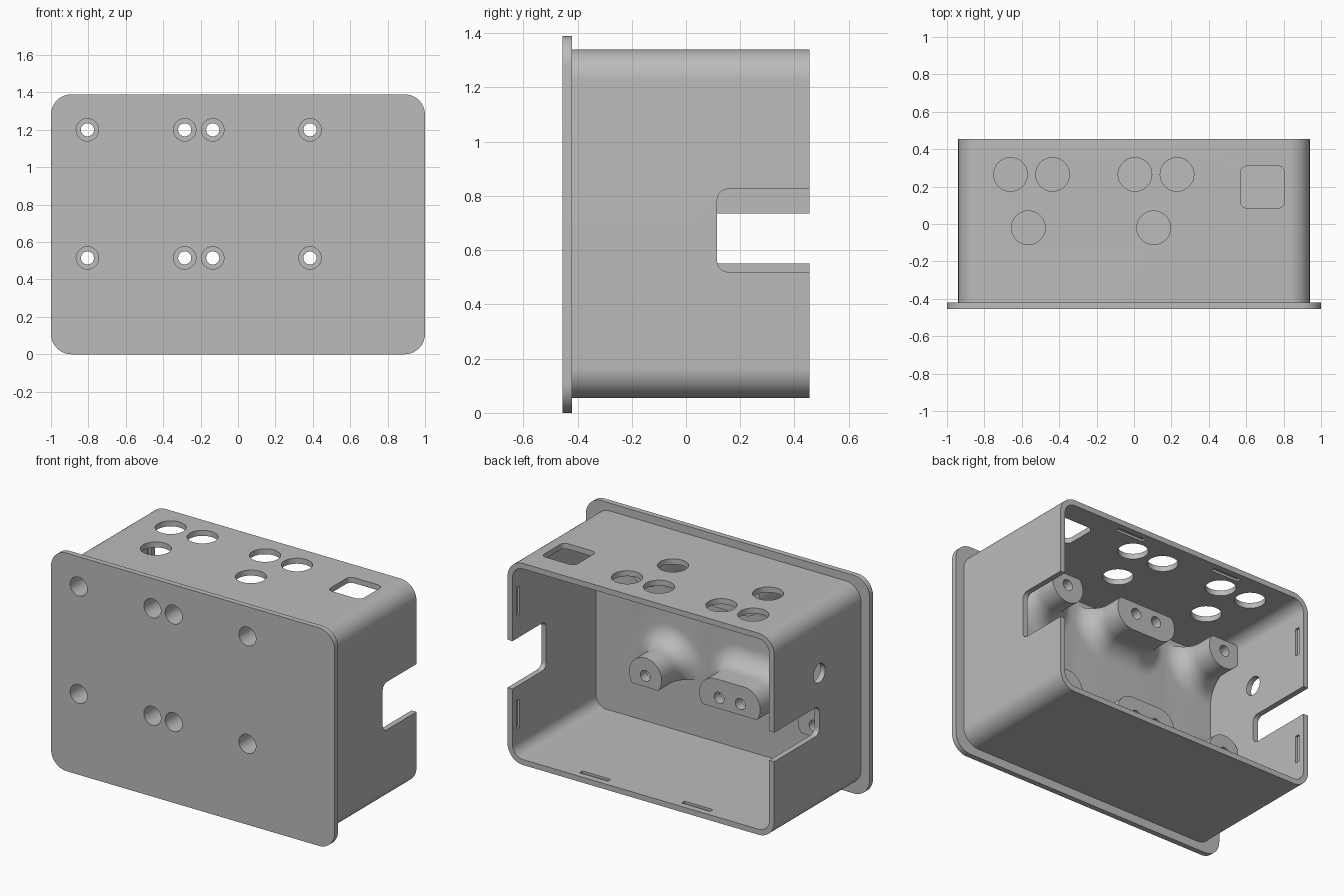
import bpy, bmesh, math

if "Cube" in bpy.data.objects:
    bpy.data.objects.remove(bpy.data.objects["Cube"], do_unlink=True)

AXES = {"x": lambda u, v, a: (a, u, v),
        "y": lambda u, v, a: (u, a, v),
        "z": lambda u, v, a: (u, v, a)}


def outline(u0, u1, v0, v1, r, steps=14):
    """Rectangle with rounded corners, counter-clockwise."""
    corners = [(u1 - r, v1 - r), (u0 + r, v1 - r), (u0 + r, v0 + r), (u1 - r, v0 + r)]
    pts = []
    for i, (cu, cv) in enumerate(corners):
        for k in range(steps + 1):
            t = math.pi / 2 * (i + k / steps)
            pts.append((cu + r * math.cos(t), cv + r * math.sin(t)))
    return pts


def loft(name, sections, axis):
    """Skin a stack of (outline, position) sections and cap both ends."""
    bm = bmesh.new()
    rings = [[bm.verts.new(AXES[axis](u, v, a)) for u, v in pts] for pts, a in sections]
    for lower, upper in zip(rings, rings[1:]):
        for i in range(len(lower)):
            j = (i + 1) % len(lower)
            bm.faces.new((lower[i], lower[j], upper[j], upper[i]))
    bm.faces.new(rings[0])
    bm.faces.new(rings[-1])
    bmesh.ops.remove_doubles(bm, verts=bm.verts, dist=1e-5)
    bmesh.ops.recalc_face_normals(bm, faces=bm.faces)
    mesh = bpy.data.meshes.new(name)
    bm.to_mesh(mesh)
    bm.free()
    obj = bpy.data.objects.new(name, mesh)
    bpy.context.collection.objects.link(obj)
    return obj


def prism(name, u0, u1, v0, v1, r, axis, a0, a1):
    pts = outline(u0, u1, v0, v1, r) if r else [(u0, v0), (u1, v0), (u1, v1), (u0, v1)]
    return loft(name, [(pts, a0), (pts, a1)], axis)


def cylinder(name, u, v, r, axis, a0, a1):
    return prism(name, u - r, u + r, v - r, v + r, r, axis, a0, a1)


def combine(target, tool, operation):
    mod = target.modifiers.new("combine", "BOOLEAN")
    mod.operation, mod.solver, mod.object = operation, "EXACT", tool
    bpy.context.view_layer.objects.active = target
    bpy.ops.object.modifier_apply(modifier=mod.name)
    bpy.data.objects.remove(tool, do_unlink=True)


def cut(tool):
    combine(housing, tool, "DIFFERENCE")


# Open-backed box with a wider front flange
housing = prism("housing", -0.94, 0.94, 0.055, 1.34, 0.11, "y", -0.44, 0.455)
combine(housing, prism("flange", -1, 1, 0, 1.39, 0.11, "y", -0.455, -0.42), "UNION")
cut(prism("cavity", -0.905, 0.905, 0.09, 1.305, 0.075, "y", -0.385, 0.6))

# Screw bosses: flared at the base, flattened on the side towards the wall
FLARE, RADIUS, TIP, FLOOR = 0.12, 0.115, -0.14, -0.385
ROWS = (0.515, 1.2)
for z in ROWS:
    for x, half in ((-0.805, 0), (-0.21, 0.1), (0.385, 0)):
        stations = [(RADIUS + FLARE, FLOOR - 0.02)]
        for k in range(11):
            t = math.pi / 2 * k / 10
            stations.append((RADIUS + FLARE * (1 - math.sin(t)),
                             FLOOR + FLARE * (1 - math.cos(t))))
        stations.append((RADIUS, TIP))
        boss = loft("boss", [(outline(x - half - r, x + half + r, z - r, z + r, r), y)
                             for r, y in stations], "y")
        limit = prism("limit", -0.92, 0.92, 0.445, 1.27, 0, "y", -1, 1)
        combine(boss, limit, "INTERSECT")
        combine(housing, boss, "UNION")

# Screw holes with deep counterbores from the front
for z in ROWS:
    for x in (-0.805, -0.285, -0.135, 0.385):
        cut(cylinder("counterbore", x, z, 0.06, "y", -0.6, -0.2))
        cut(cylinder("screw_hole", x, z, 0.035, "y", -0.3, 0))

# Round holes and a square window in the top
for x, y in ((-0.66, 0.265), (-0.435, 0.265), (0.005, 0.265), (0.23, 0.265),
             (-0.565, -0.02), (0.105, -0.02)):
    cut(cylinder("top_hole", x, y, 0.09, "z", 1.28, 1.5))
cut(prism("top_window", 0.57, 0.805, 0.085, 0.31, 0.035, "z", 1.28, 1.5))

# Side notches and the cable hole
cut(prism("left_notch", 0.115, 0.7, 0.52, 0.825, 0.04, "x", 0.85, 1.2))
cut(prism("right_notch", 0, 0.7, 0.55, 0.735, 0.04, "x", -1.2, -0.85))
cut(cylinder("cable_hole", 0, 0.94, 0.06, "x", -1.2, -0.85))

# Shallow snap slots inside the rim
for s in (-1, 1):
    x, z = 0.36 * s, 0.7 + 0.36 * s
    for low in (0.075, 1.295):
        cut(prism("snap_slot", x - 0.1, x + 0.1, 0.385, 0.415, 0, "z", low, low + 0.025))
    for low in (-0.92, 0.895):
        cut(prism("snap_slot", 0.385, 0.415, z - 0.09, z + 0.09, 0, "x", low, low + 0.025))

# One plain grey finish
grey = bpy.data.materials.new("plain_grey")
grey.use_nodes = True
colour = (0.5, 0.5, 0.5, 1)
grey.diffuse_color = colour
grey.node_tree.nodes["Principled BSDF"].inputs["Base Color"].default_value = colour
housing.data.materials.clear()
housing.data.materials.append(grey)

bpy.ops.object.select_all(action="DESELECT")
housing.select_set(True)
bpy.context.view_layer.objects.active = housing
bpy.ops.object.shade_smooth_by_angle(angle=math.radians(30))
